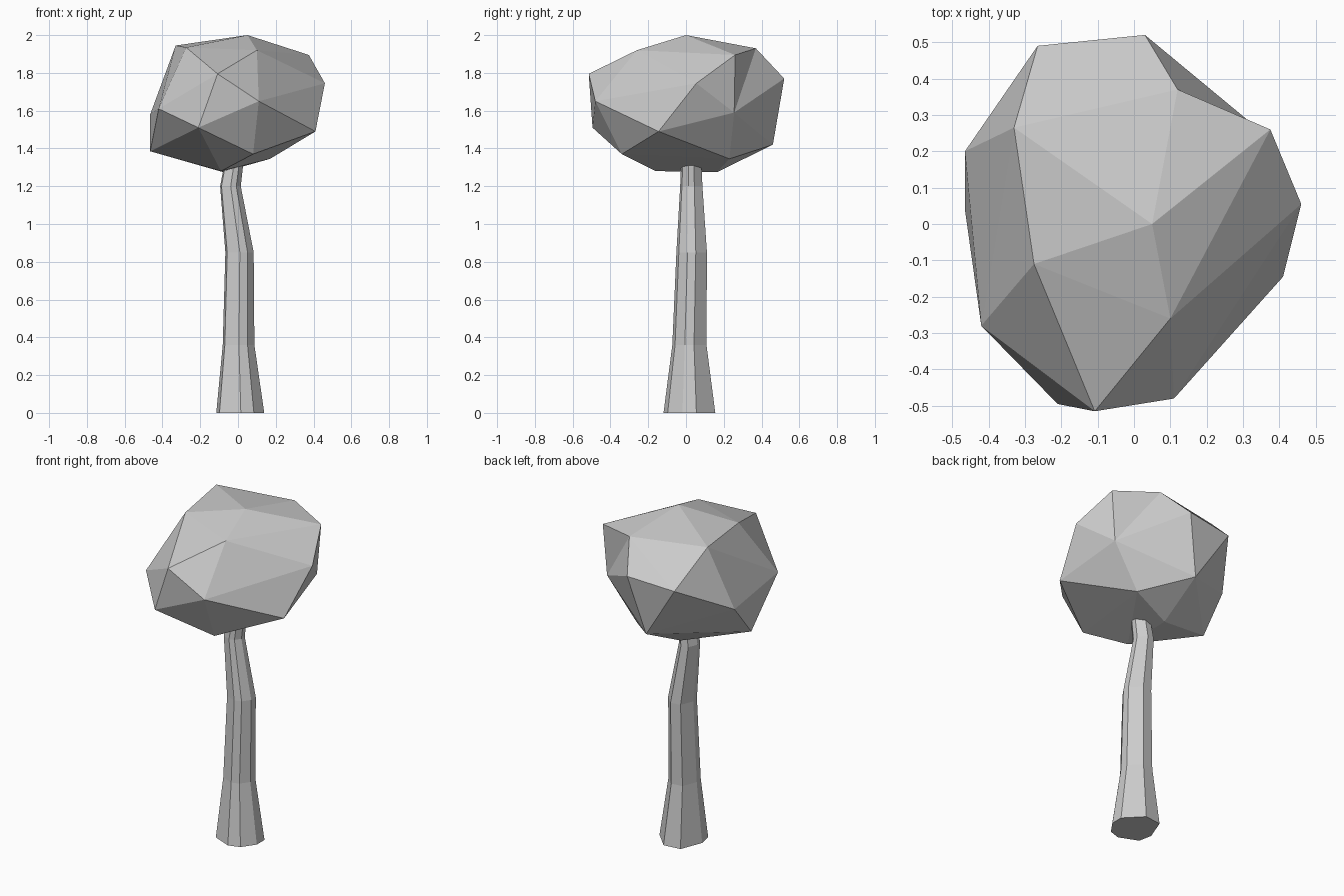
import bpy, bmesh

if "Cube" in bpy.data.objects:
    bpy.data.objects.remove(bpy.data.objects["Cube"])


def finish(bm, name):
    bmesh.ops.recalc_face_normals(bm, faces=bm.faces[:])
    mesh = bpy.data.meshes.new(name)
    bm.to_mesh(mesh)
    bm.free()
    ob = bpy.data.objects.new(name, mesh)
    bpy.context.collection.objects.link(ob)
    return ob


# Trunk: one irregular cross-section, scaled and shifted up a bent path
section = [(-.11, -.09), (.003, -.137), (.072, -.115), (.127, -.037),
           (.127, .037), (.03, .137), (-.075, .125), (-.127, -.008)]
# centre x, centre y, z, scale
path = [(.012, .018, 0, 1), (.003, .018, .36, .66), (.008, .03, .85, .59),
        (-.04, .028, 1.2, .43), (-.025, .028, 1.30, .40), (-.015, .028, 1.36, .36)]
bm = bmesh.new()
rings = [[bm.verts.new((cx + x * s, cy + y * s, z)) for x, y in section]
         for cx, cy, z, s in path]
n = len(section)
for low, high in zip(rings, rings[1:]):
    for i in range(n):
        j = (i + 1) % n
        bm.faces.new((low[i], low[j], high[j], high[i]))
bm.faces.new(rings[0][::-1])
bm.faces.new(rings[-1])
finish(bm, "trunk")

# Crown: faceted boulder shape wrapped around its corner points
corners = [
    (.05, .00, 2.0), (.12, .37, 1.93), (.375, .26, 1.895), (.10, -.26, 1.92),
    (-.275, -.11, 1.935), (-.33, .265, 1.945),
    (.03, .52, 1.77), (-.265, .49, 1.745), (.46, .055, 1.745), (-.108, -.515, 1.795),
    (.11, -.48, 1.65), (-.42, -.28, 1.61), (-.465, .20, 1.58), (.35, .255, 1.59),
    (.41, -.145, 1.49), (-.21, -.495, 1.51), (-.465, .04, 1.385), (-.055, .46, 1.42),
    (.17, .23, 1.345), (.08, -.34, 1.37), (-.09, -.16, 1.28), (-.08, .165, 1.275)]
bm = bmesh.new()
verts = [bm.verts.new(c) for c in corners]
bmesh.ops.convex_hull(bm, input=verts)
# Flip one edge to get the dent at the back right
ridge = bm.edges.get((verts[6], verts[2]))
if ridge and len(ridge.link_faces) == 2:
    bmesh.ops.rotate_edges(bm, edges=[ridge], use_ccw=True)
finish(bm, "crown")
